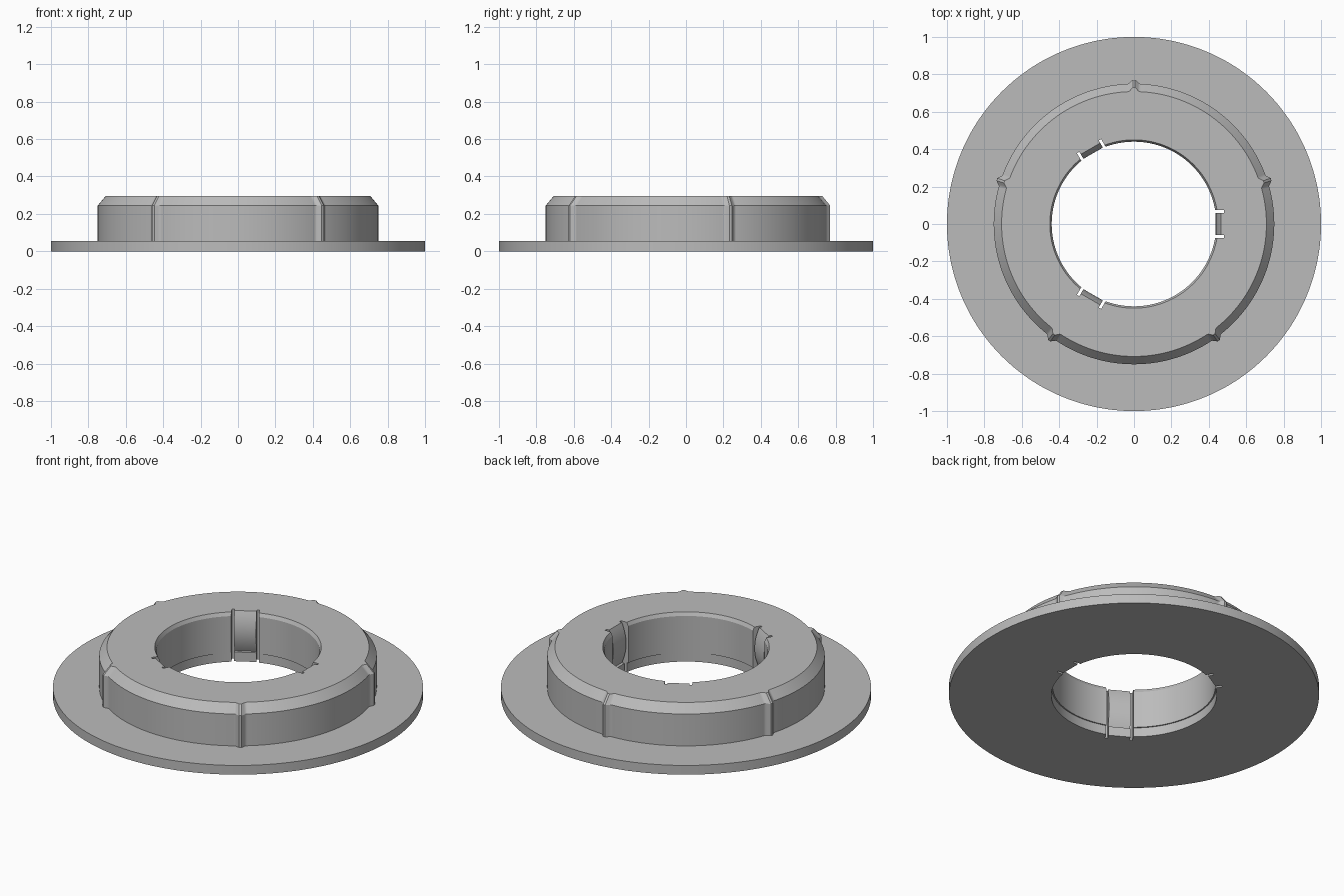
import bpy
import bmesh
import math
from mathutils import Matrix

cube = bpy.data.objects.get("Cube")
if cube:
    bpy.data.objects.remove(cube, do_unlink=True)

GREY = (0.5, 0.5, 0.5, 1)
mat = bpy.data.materials.new("plain grey")
mat.use_nodes = True
mat.diffuse_color = GREY
mat.node_tree.nodes["Principled BSDF"].inputs["Base Color"].default_value = GREY

SEGMENTS = 720
TOP, FLANGE = 0.295, 0.055
CLIP_ANGLES = (0, 120, 240)


def finish(name, bm):
    """Turn a bmesh into a grey object."""
    bmesh.ops.recalc_face_normals(bm, faces=bm.faces[:])
    mesh = bpy.data.meshes.new(name)
    bm.to_mesh(mesh)
    bm.free()
    mesh.materials.append(mat)
    obj = bpy.data.objects.new(name, mesh)
    bpy.context.collection.objects.link(obj)
    return obj


def smooth(obj):
    bpy.ops.object.select_all(action="DESELECT")
    obj.select_set(True)
    bpy.context.view_layer.objects.active = obj
    bpy.ops.object.shade_smooth_by_angle(angle=math.radians(25))


def rib_height(degrees):
    """Five narrow, flat-tipped ribs evenly spaced from the back."""
    offset = abs((degrees - 18 + 36) % 72 - 36)
    return 0.021 * min(1, max(0, (2.2 - offset) / 1.7))


# Flange and hub: a closed profile turned round the axis (radius, height, ribbed)
profile = [
    (0.447, 0, False), (1, 0, False), (1, FLANGE, False),
    (0.75, FLANGE, True), (0.75, 0.245, True), (0.708, TOP, True),
    (0.45, TOP, False), (0.44, 0.275, False),
    (0.44, FLANGE, False), (0.447, FLANGE, False),
]
bm = bmesh.new()
rings = []
for radius, z, ribbed in profile:
    ring = []
    for i in range(SEGMENTS):
        degrees = 360 * i / SEGMENTS
        a = math.radians(degrees)
        r = radius + (rib_height(degrees) if ribbed else 0)
        ring.append(bm.verts.new((r * math.cos(a), r * math.sin(a), z)))
    rings.append(ring)
for k, ring in enumerate(rings):
    above = rings[(k + 1) % len(rings)]
    for i in range(SEGMENTS):
        j = (i + 1) % SEGMENTS
        bm.faces.new((ring[i], ring[j], above[j], above[i]))
hub = finish("flanged_hub", bm)

# Pockets cut through the bore wall for the spring clips
bm = bmesh.new()
for degrees in CLIP_ANGLES:
    turn = Matrix.Rotation(math.radians(degrees), 4, "Z")
    place = Matrix.Translation((0.391, 0, 0.15)) @ Matrix.Diagonal((0.18, 0.15, 1, 1))
    bmesh.ops.create_cube(bm, size=1, matrix=turn @ place)
cutter = finish("pocket_cutter", bm)
cutter.hide_render = True
cut = hub.modifiers.new("pockets", "BOOLEAN")
cut.operation = "DIFFERENCE"
cut.solver = "EXACT"
cut.object = cutter
bpy.context.view_layer.objects.active = hub
bpy.ops.object.modifier_apply(modifier=cut.name)
bpy.data.objects.remove(cutter, do_unlink=True)
smooth(hub)

# Spring clips: bowed tongues standing in the pockets
BOW_STEPS = 16
section = [(0.482, TOP), (0.482, 0), (0.448, 0), (0.448, FLANGE)]
for i in range(BOW_STEPS + 1):
    t = i / BOW_STEPS
    section.append((0.465 - 0.028 * 4 * t * (1 - t), FLANGE + (TOP - FLANGE) * t))
for n, degrees in enumerate(CLIP_ANGLES):
    bm = bmesh.new()
    face = bm.faces.new([bm.verts.new((x, -0.06, z)) for x, z in section])
    solid = bmesh.ops.extrude_face_region(bm, geom=[face])
    moved = [v for v in solid["geom"] if isinstance(v, bmesh.types.BMVert)]
    bmesh.ops.translate(bm, verts=moved, vec=(0, 0.12, 0))
    bm.transform(Matrix.Rotation(math.radians(degrees), 4, "Z"))
    smooth(finish(f"spring_clip_{n + 1}", bm))
